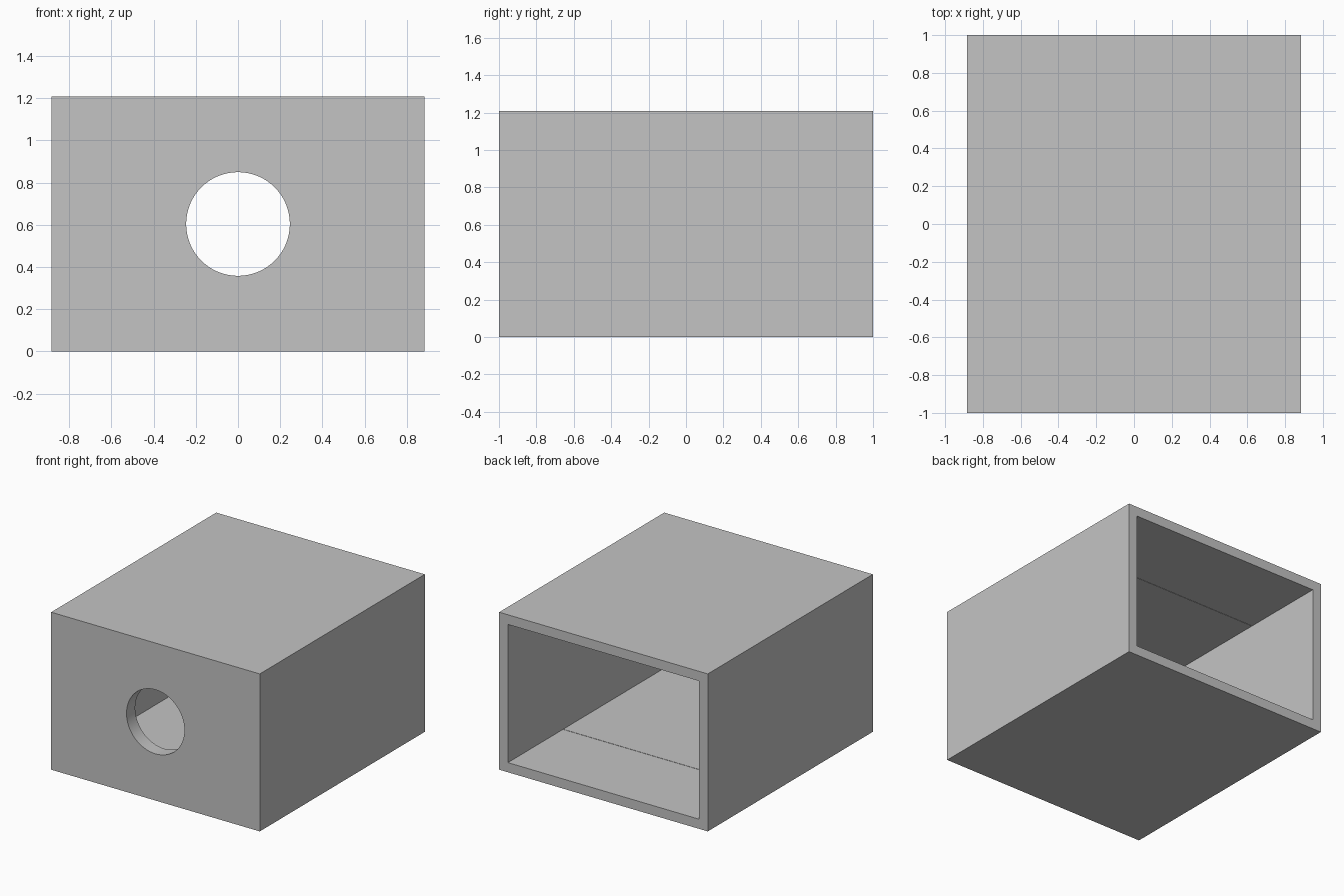
import bpy

WIDTH, DEPTH, HEIGHT = 1.77, 2.0, 1.208
WALL = 0.076          # side, top and bottom walls
FRONT_WALL = 0.105    # wall with the round hole
HOLE_RADIUS = 0.246
SEAM_Y = 0.333        # shallow step inside the cavity
STEP = 0.002

cube = bpy.data.objects.get("Cube")
if cube:
    bpy.data.objects.remove(cube, do_unlink=True)

grey = bpy.data.materials.new("light_grey")
grey.use_nodes = True
colour = (0.55, 0.55, 0.55, 1)
grey.diffuse_color = colour
grey.node_tree.nodes["Principled BSDF"].inputs["Base Color"].default_value = colour


def box(name, width, height, y0, y1):
    """Box centred on x and on the housing's mid height."""
    bpy.ops.mesh.primitive_cube_add(size=1, location=(0, (y0 + y1) / 2, HEIGHT / 2))
    obj = bpy.context.object
    obj.name = name
    obj.scale = (width, y1 - y0, height)
    bpy.ops.object.transform_apply(location=True, rotation=True, scale=True)
    obj.data.materials.append(grey)
    return obj


def cut(target, cutter):
    """Subtract the cutter from the target, then discard it."""
    cutter.hide_render = True
    mod = target.modifiers.new("cut", 'BOOLEAN')
    mod.operation = 'DIFFERENCE'
    mod.solver = 'EXACT'
    mod.object = cutter
    bpy.context.view_layer.objects.active = target
    bpy.ops.object.modifier_apply(modifier=mod.name)
    bpy.data.objects.remove(cutter, do_unlink=True)


# Outer block
housing = box("housing", WIDTH, HEIGHT, -DEPTH / 2, DEPTH / 2)

# Cavity open at the back, very slightly wider near the mouth
inner_w, inner_h = WIDTH - 2 * WALL, HEIGHT - 2 * WALL
back = DEPTH / 2 + 0.1
cut(housing, box("cavity_cutter", inner_w, inner_h, -DEPTH / 2 + FRONT_WALL, back))
cut(housing, box("mouth_cutter", inner_w + 2 * STEP, inner_h + 2 * STEP, SEAM_Y, back))

# Round hole through the front wall
bpy.ops.mesh.primitive_cylinder_add(vertices=64, radius=HOLE_RADIUS, depth=0.5,
                                    location=(0, -DEPTH / 2, HEIGHT / 2),
                                    rotation=(1.570796, 0, 0))
hole = bpy.context.object
hole.name = "hole_cutter"
hole.data.materials.append(grey)
cut(housing, hole)

# Smooth hole wall, sharp corners
bpy.ops.object.select_all(action='DESELECT')
housing.select_set(True)
bpy.context.view_layer.objects.active = housing
bpy.ops.object.shade_smooth_by_angle(angle=0.5)
